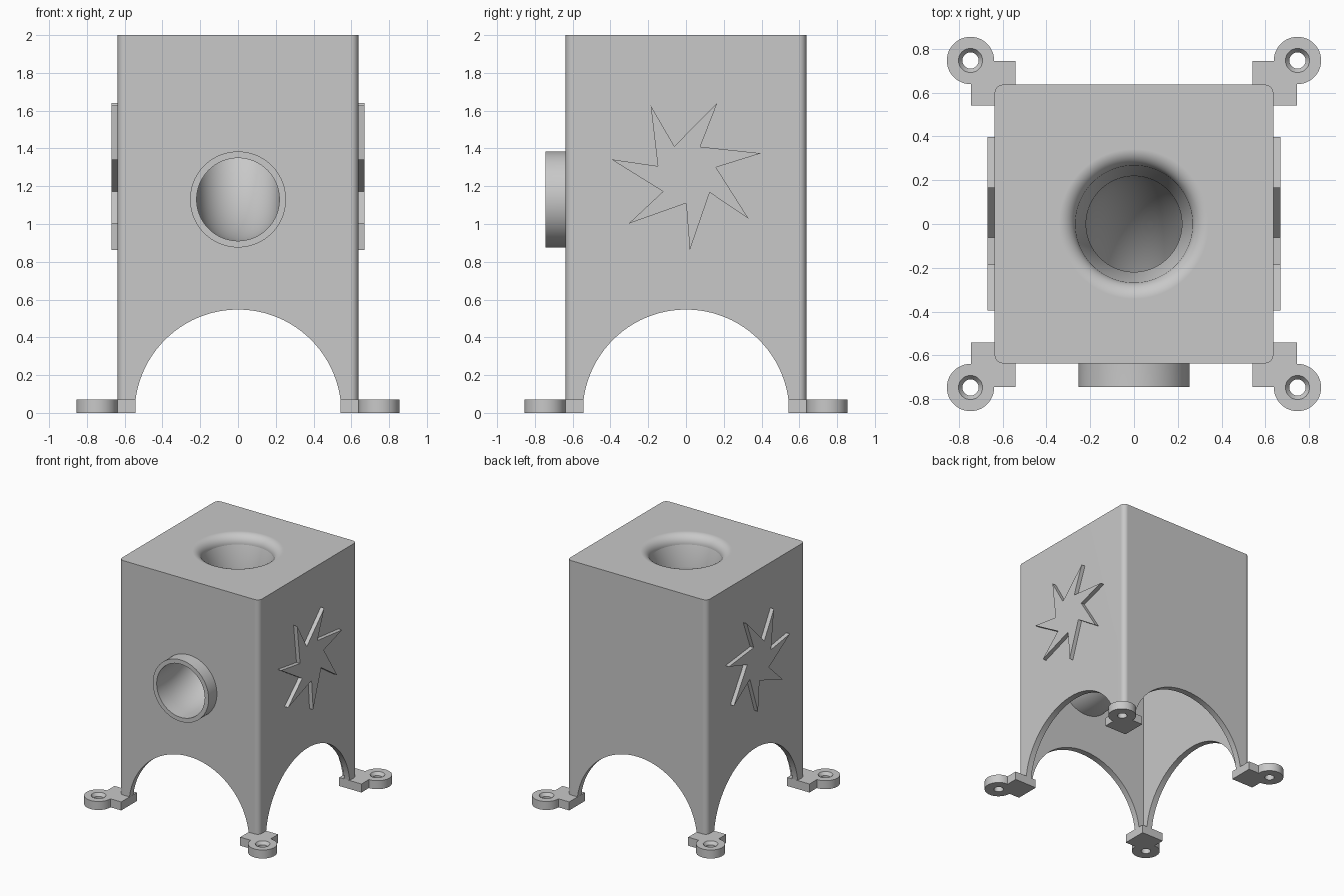
import bpy, bmesh
from math import sin, cos, pi, radians
from mathutils import Vector

HALF, INNER, ARCH = 0.637, 0.587, 0.547     # outer wall, inner wall, arch radius
PIPE_Z, BEND = 1.13, 0.635                  # outlet height, elbow radius
BORE, PIPE = 0.219, 0.254                   # pipe inner and outer radius
PAD = 0.747                                 # foot ring centre

cube = bpy.data.objects.get("Cube")
if cube:
    bpy.data.objects.remove(cube, do_unlink=True)

grey = bpy.data.materials.new("plain_grey")
grey.use_nodes = True
colour = (0.58, 0.58, 0.58, 1)
grey.diffuse_color = colour
grey.node_tree.nodes["Principled BSDF"].inputs["Base Color"].default_value = colour


def finish(name, bm):
    bmesh.ops.remove_doubles(bm, verts=bm.verts, dist=1e-5)
    bmesh.ops.recalc_face_normals(bm, faces=bm.faces)
    mesh = bpy.data.meshes.new(name)
    bm.to_mesh(mesh)
    bm.free()
    mesh.materials.append(grey)
    obj = bpy.data.objects.new(name, mesh)
    bpy.context.collection.objects.link(obj)
    return obj


def activate(obj):
    bpy.ops.object.select_all(action='DESELECT')
    obj.select_set(True)
    bpy.context.view_layer.objects.active = obj


def combine(obj, other, operation):
    """Apply a boolean and delete the helper."""
    mod = obj.modifiers.new("boolean", 'BOOLEAN')
    mod.operation, mod.solver, mod.object = operation, 'EXACT', other
    activate(obj)
    bpy.ops.object.modifier_apply(modifier=mod.name)
    bpy.data.objects.remove(other, do_unlink=True)


def smooth(obj):
    activate(obj)
    bpy.ops.object.shade_smooth_by_angle(angle=radians(30))


def box(name, half, z0, z1, rounding=0):
    bm = bmesh.new()
    bmesh.ops.create_cube(bm, size=1)
    for v in bm.verts:
        v.co = (v.co.x * 2 * half, v.co.y * 2 * half, z0 if v.co.z < 0 else z1)
    if rounding:
        upright = [e for e in bm.edges if abs((e.verts[0].co - e.verts[1].co).z) > 0.1]
        bmesh.ops.bevel(bm, geom=upright, offset=rounding, segments=6,
                        profile=0.5, affect='EDGES')
    return finish(name, bm)


def prism(name, outline, h0, h1, place):
    """Extrude an outline; place maps (u, v, h) to a point."""
    bm = bmesh.new()
    low, high = [[bm.verts.new(place(u, v, h)) for u, v in outline] for h in (h0, h1)]
    bm.faces.new(low)
    bm.faces.new(high)
    n = len(outline)
    for i in range(n):
        j = (i + 1) % n
        bm.faces.new((low[i], low[j], high[j], high[i]))
    return finish(name, bm)


def circle(radius, u=0, v=0, n=96):
    return [(u + radius * cos(2 * pi * i / n), v + radius * sin(2 * pi * i / n))
            for i in range(n)]


def skin(name, rings, closed):
    """Join rings of points; closed joins the last to the first, else caps."""
    bm = bmesh.new()
    loops = [[bm.verts.new(p) for p in ring] for ring in rings]
    n = len(loops[0])
    pairs = list(zip(loops, loops[1:])) + ([(loops[-1], loops[0])] if closed else [])
    for a, b in pairs:
        for i in range(n):
            j = (i + 1) % n
            bm.faces.new((a[i], a[j], b[j], b[i]))
    if not closed:
        bm.faces.new(loops[0])
        bm.faces.new(loops[-1])
    return finish(name, bm)


def lathe(name, profile, x=0, y=0, closed=False, n=96):
    rings = [[(u, v, z) for u, v in circle(r, x, y, n)] for r, z in profile]
    return skin(name, rings, closed)


# Hollow thin-walled body with an arch through each side
body = box("body_shell", HALF, 0, 2, rounding=0.04)
combine(body, box("cavity_cutter", INNER, -0.1, 1.92), 'DIFFERENCE')
along_x = lambda u, v, h: (h, u, v)
along_y = lambda u, v, h: (u, h, v)
for axis in (along_x, along_y):
    combine(body, prism("arch_cutter", circle(ARCH), -1, 1, axis), 'DIFFERENCE')

# Rounded mouth in the top and an opening in the front wall
flare = 0.075
mouth = [(0.267, 1.7)]
for i in range(11):
    a = pi / 2 * i / 10
    mouth.append((0.342 - flare * cos(a), 2 - flare + flare * sin(a)))
mouth.append((0.342, 2.1))
combine(body, lathe("mouth_cutter", mouth), 'DIFFERENCE')
combine(body, prism("outlet_cutter", circle(0.235, 0, PIPE_Z), -0.9, -0.4, along_y),
        'DIFFERENCE')
smooth(body)
body.modifiers.new("flat_walls", 'WEIGHTED_NORMAL').keep_sharp = True

# Elbow pipe from the top mouth to the front outlet: centre, angle, inner and outer radius
stations = [((0, 0, 1.925), 0, 0.267, 0.30)]
for i in range(25):
    a = pi / 2 * i / 24
    centre = (0, -BEND * (1 - cos(a)), PIPE_Z + BEND * (1 - sin(a)))
    stations.append((centre, a, BORE, PIPE))
stations.append(((0, -0.745, PIPE_Z), pi / 2, BORE, PIPE))


def pipe_ring(centre, a, radius):
    side, up = Vector((1, 0, 0)), Vector((0, cos(a), -sin(a)))
    return [Vector(centre) + side * u + up * v for u, v in circle(radius)]


outside = [pipe_ring(c, a, ro) for c, a, ri, ro in stations]
inside = [pipe_ring(c, a, ri) for c, a, ri, ro in stations]
smooth(skin("elbow_pipe", outside + inside[::-1], closed=True))

# Twisted seven-pointed star raised on both sides
star = []
for i in range(7):
    step = 2 * pi * i / 7
    for radius, degrees in ((0.407, 118), (0.158, 114.5)):
        a = radians(degrees) - step
        star.append((0.004 + radius * cos(a), 1.268 + radius * sin(a)))
for side, sign in (("left", 1), ("right", -1)):
    prism(side + "_star", star, 0.60, 0.67, lambda u, v, h: (sign * h, u, v))

# Corner feet: a tab under the wall and a countersunk screw ring
ring_profile = [(0.108, 0), (0.108, 0.07), (0.055, 0.07), (0.037, 0.045), (0.037, 0)]
tab = [(0.542, 0.542), (0.745, 0.542), (0.745, 0.66), (0.66, 0.745), (0.542, 0.745)]
for end, sy in (("front", -1), ("back", 1)):
    for side, sx in (("left", 1), ("right", -1)):
        foot = lathe(f"{end}_{side}_foot", ring_profile, sx * PAD, sy * PAD, True, 48)
        plate = prism("foot_tab", tab, 0, 0.07, lambda u, v, h: (sx * u, sy * v, h))
        combine(foot, plate, 'UNION')
        smooth(foot)
